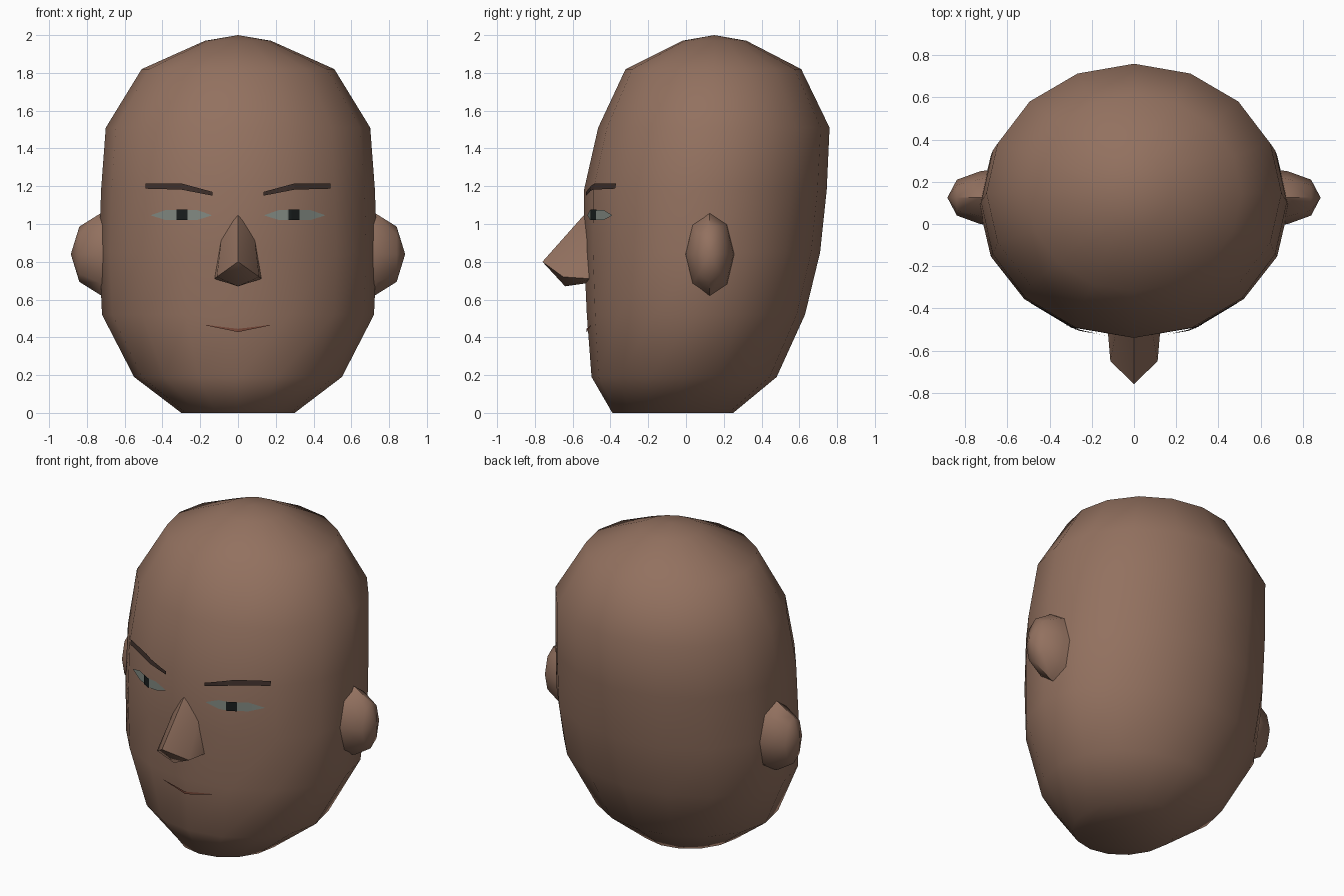
import bpy, bmesh, math
from mathutils import Vector
from mathutils.bvhtree import BVHTree

if "Cube" in bpy.data.objects:
    bpy.data.objects.remove(bpy.data.objects["Cube"])


def material(name, rgb):
    m = bpy.data.materials.new(name)
    m.diffuse_color = (*rgb, 1)
    m.use_nodes = True
    m.node_tree.nodes["Principled BSDF"].inputs["Base Color"].default_value = m.diffuse_color
    return m


skin = material("skin", (0.29, 0.165, 0.115))
hair = material("brow_brown", (0.045, 0.027, 0.022))
white = material("eye_grey", (0.22, 0.25, 0.22))
black = material("pupil_black", (0.01, 0.013, 0.013))
red = material("lip_red", (0.2, 0.07, 0.045))


def finish(bm, name, mat, angle):
    bmesh.ops.recalc_face_normals(bm, faces=bm.faces)
    me = bpy.data.meshes.new(name)
    bm.to_mesh(me)
    me.shade_smooth()
    me.set_sharp_from_angle(angle=math.radians(angle))
    me.materials.append(mat)
    ob = bpy.data.objects.new(name, me)
    bpy.context.collection.objects.link(ob)
    return ob


def loft(bm, rings, tip=None):
    """Bridge rings of points; start is capped, end goes to a tip."""
    rings = [[bm.verts.new(p) for p in r] for r in rings]
    n = len(rings[0])
    for a, b in zip(rings, rings[1:]):
        for i in range(n):
            bm.faces.new((a[i], a[(i + 1) % n], b[(i + 1) % n], b[i]))
    bm.faces.new(rings[0])
    t = bm.verts.new(tip)
    for i in range(n):
        bm.faces.new((rings[-1][i], rings[-1][(i + 1) % n], t))


# Head: 16-sided elliptical rings (z, half width, front y, back y)
LEVELS = [(0, 0.30, -0.39, 0.25), (0.19, 0.55, -0.50, 0.48),
          (0.52, 0.72, -0.525, 0.63), (0.85, 0.735, -0.54, 0.71),
          (1.18, 0.725, -0.54, 0.745), (1.51, 0.70, -0.465, 0.76),
          (1.82, 0.51, -0.32, 0.61), (1.97, 0.175, -0.02, 0.32)]
bm = bmesh.new()
loft(bm, [[(w * math.sin(k * math.pi / 8),
            (f + b) / 2 - (b - f) / 2 * math.cos(k * math.pi / 8), z)
           for k in range(16)] for z, w, f, b in LEVELS], (0, 0.15, 2.0))
bmesh.ops.recalc_face_normals(bm, faces=bm.faces)
surface = BVHTree.FromBMesh(bm)
finish(bm, "head", skin, 60)
bm.free()

# Ears: shallow eight-sided domes
for s, side in ((1, "left"), (-1, "right")):
    bm = bmesh.new()
    loft(bm, [[(s * x, 0.125 + 0.125 * k * math.cos(i * math.pi / 4),
                0.84 + 0.215 * k * math.sin(i * math.pi / 4))
               for i in range(8)] for x, k in ((0.66, 1.08), (0.73, 1), (0.84, 0.68))],
         (s * 0.885, 0.125, 0.84))
    finish(bm, "ear_" + side, skin, 60)
    bm.free()

# Nose: convex wedge
half = [(0.03, -0.5, 1.05), (0.085, -0.5, 0.95), (0.125, -0.5, 0.71),
        (0.112, -0.65, 0.72)]
mid = [(0, -0.538, 1.05), (0, -0.76, 0.80), (0, -0.64, 0.67), (0, -0.5, 0.69)]
bm = bmesh.new()
for p in half + [(-x, y, z) for x, y, z in half] + mid:
    bm.verts.new(p)
bmesh.ops.convex_hull(bm, input=bm.verts)
finish(bm, "nose", skin, 50)
bm.free()


def patch(name, stations, mat, lift, s=1, steps=4):
    """Strip laid on the face; stations are (x, lower z, upper z)."""
    cols = []
    for a, b in zip(stations, stations[1:]):
        for j in range(steps):
            cols.append([u + (v - u) * j / steps for u, v in zip(a, b)])
    cols.append(stations[-1])
    bm = bmesh.new()
    rows = []
    for x, lo, hi in cols:
        row = []
        for z in (lo, hi):
            hit, nor, _, _ = surface.ray_cast(Vector((s * x, -2, z)), Vector((0, 1, 0)))
            row.append(bm.verts.new((hit.x, hit.y - lift, hit.z)))
        rows.append(row)
    for a, b in zip(rows, rows[1:]):
        bm.faces.new((a[0], b[0], b[1], a[1]) if s > 0 else (a[1], b[1], b[0], a[0]))
    me = bpy.data.meshes.new(name)
    bm.to_mesh(me)
    bm.free()
    me.materials.append(mat)
    bpy.context.collection.objects.link(bpy.data.objects.new(name, me))


# Eyes, pupils and brows on both sides
for s, side in ((1, "left"), (-1, "right")):
    patch("eye_" + side, [(0.14, 1.045, 1.047), (0.22, 1.02, 1.075),
                          (0.38, 1.02, 1.075), (0.46, 1.045, 1.047)], white, 0.006, s)
    patch("pupil_" + side, [(0.268, 1.02, 1.077), (0.325, 1.02, 1.077)], black, 0.011, s)
    patch("brow_" + side, [(0.135, 1.15, 1.17), (0.30, 1.182, 1.215),
                           (0.49, 1.187, 1.215)], hair, 0.012, s)

# Mouth
patch("mouth", [(-0.17, 0.463, 0.466), (0, 0.428, 0.445), (0.17, 0.463, 0.466)],
      red, 0.008)
